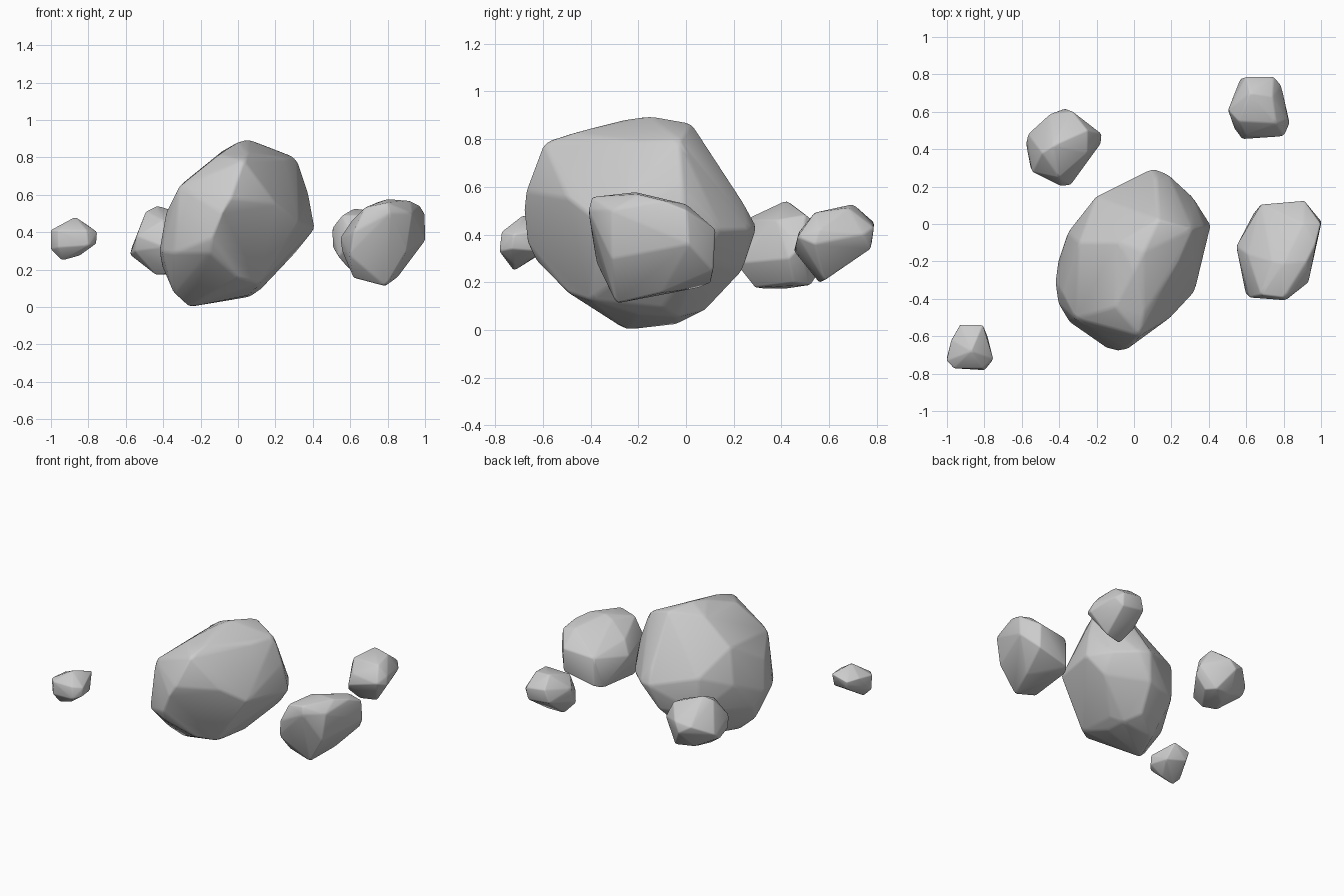
import bpy, bmesh, math
from mathutils import Vector


def rock(name, corners, edge):
    """Faceted stone: convex hull of its corners, merged facets, softened edges."""
    pts = [Vector(c) for c in corners]
    mid = sum(pts, Vector()) / len(pts)
    bm = bmesh.new()
    for p in pts:
        bm.verts.new(mid + (p - mid) * 1.015)   # make up for the rounded corners
    bmesh.ops.convex_hull(bm, input=bm.verts[:])
    loose = [v for v in bm.verts if not v.link_faces]
    bmesh.ops.delete(bm, geom=loose, context='VERTS')
    bmesh.ops.dissolve_limit(bm, angle_limit=math.radians(7),
                             verts=bm.verts[:], edges=bm.edges[:])
    bmesh.ops.recalc_face_normals(bm, faces=bm.faces[:])
    for f in bm.faces:
        f.smooth = True
    mesh = bpy.data.meshes.new(name)
    bm.to_mesh(mesh)
    bm.free()
    obj = bpy.data.objects.new(name, mesh)
    bpy.context.collection.objects.link(obj)
    bev = obj.modifiers.new("soft_edges", 'BEVEL')
    bev.width = edge
    bev.segments = 2
    bev.limit_method = 'NONE'
    return obj


# Large boulder in the middle
rock("large_boulder", [
    # underside
    (-.26, -.25, .006), (-.34, -.31, .08), (-.18, -.04, .03), (.06, -.2, .07),
    (.06, -.04, .06), (.12, -.1, .10), (0, .08, .09), (.11, -.4, .13),
    (0, -.49, .16),
    # front
    (-.15, -.62, .29), (-.34, -.52, .29), (-.14, -.66, .37), (-.08, -.675, .5),
    (-.04, -.665, .58), (.2, -.49, .55), (.03, -.59, .78), (.32, -.36, .45),
    # left
    (-.4, -.42, .30), (-.415, -.31, .30), (-.38, -.36, .5), (-.4, -.2, .22),
    (-.35, -.05, .42), (-.31, -.5, .64), (-.29, -.1, .66),
    # right and back
    (.405, -.01, .42), (.37, -.02, .61), (.3, .05, .29), (.31, .14, .42),
    (.18, .26, .42), (.1, .29, .43), (.12, .23, .54), (.05, .23, .25),
    (-.2, .14, .5), (-.2, .14, .25),
    # top
    (-.1, -.44, .81), (-.08, -.1, .83), (.05, -.15, .89), (0, -.25, .875),
    (.13, .02, .86), (.31, -.03, .79), (.24, -.2, .785), (.05, -.47, .82),
], 0.014)

# Smallest stone, front left
rock("small_stone_front_left", [
    (-1, -.72, .31), (-1, -.73, .41), (-.96, -.77, .32), (-.96, -.77, .41),
    (-.94, -.72, .25), (-.85, -.72, .275), (-.8, -.78, .33), (-.81, -.77, .41),
    (-.76, -.73, .34), (-.755, -.72, .40), (-.87, -.68, .48),
    (-.81, -.54, .44), (-.93, -.54, .41), (-.975, -.62, .42),
    (-.785, -.6, .33), (-.92, -.56, .35),
], 0.006)

# Stone at back left
rock("stone_back_left", [
    (-.575, .43, .28), (-.54, .46, .27), (-.55, .3, .3), (-.39, .205, .32),
    (-.34, .21, .28), (-.35, .29, .18), (-.44, .33, .175), (-.4, .42, .175),
    (-.42, .5, .205), (-.28, .52, .19), (-.43, .42, .54), (-.49, .38, .51),
    (-.45, .585, .38), (-.37, .615, .33), (-.33, .6, .4), (-.175, .48, .35),
    (-.18, .43, .3), (-.25, .5, .48), (-.25, .38, .46), (-.4, .25, .46),
    (-.54, .28, .38), (-.24, .45, .2), (-.565, .48, .32),
], 0.008)

# Stone at back right
rock("stone_back_right", [
    (.505, .61, .42), (.51, .6, .32), (.54, .51, .27), (.58, .455, .33),
    (.8, .47, .39), (.83, .54, .36), (.82, .56, .42), (.785, .74, .4),
    (.745, .785, .43), (.6, .785, .45), (.57, .775, .36), (.74, .77, .34),
    (.6, .56, .2), (.72, .58, .21), (.62, .7, .525), (.74, .68, .51),
    (.56, .55, .49), (.76, .54, .49), (.6, .475, .41),
], 0.008)

# Medium stone on the right
rock("medium_stone_right", [
    (.55, -.12, .37), (.56, -.16, .30), (.6, -.37, .28), (.62, -.39, .4),
    (.81, -.405, .5), (.79, -.29, .115), (.62, -.28, .16), (.85, -.1, .16),
    (.93, -.31, .5), (.8, -.39, .555), (.8, -.21, .575), (.92, -.2, .565),
    (.97, -.1, .54), (1, .01, .36), (.995, 0, .5), (.91, .12, .42),
    (.91, .11, .25), (.68, .1, .40), (.68, .1, .2), (.64, .05, .18),
    (.61, -.16, .46), (.74, -.2, .555), (.9, 0, .525), (.78, .07, .44),
    (.68, -.375, .53), (.9, -.31, .3),
], 0.009)
